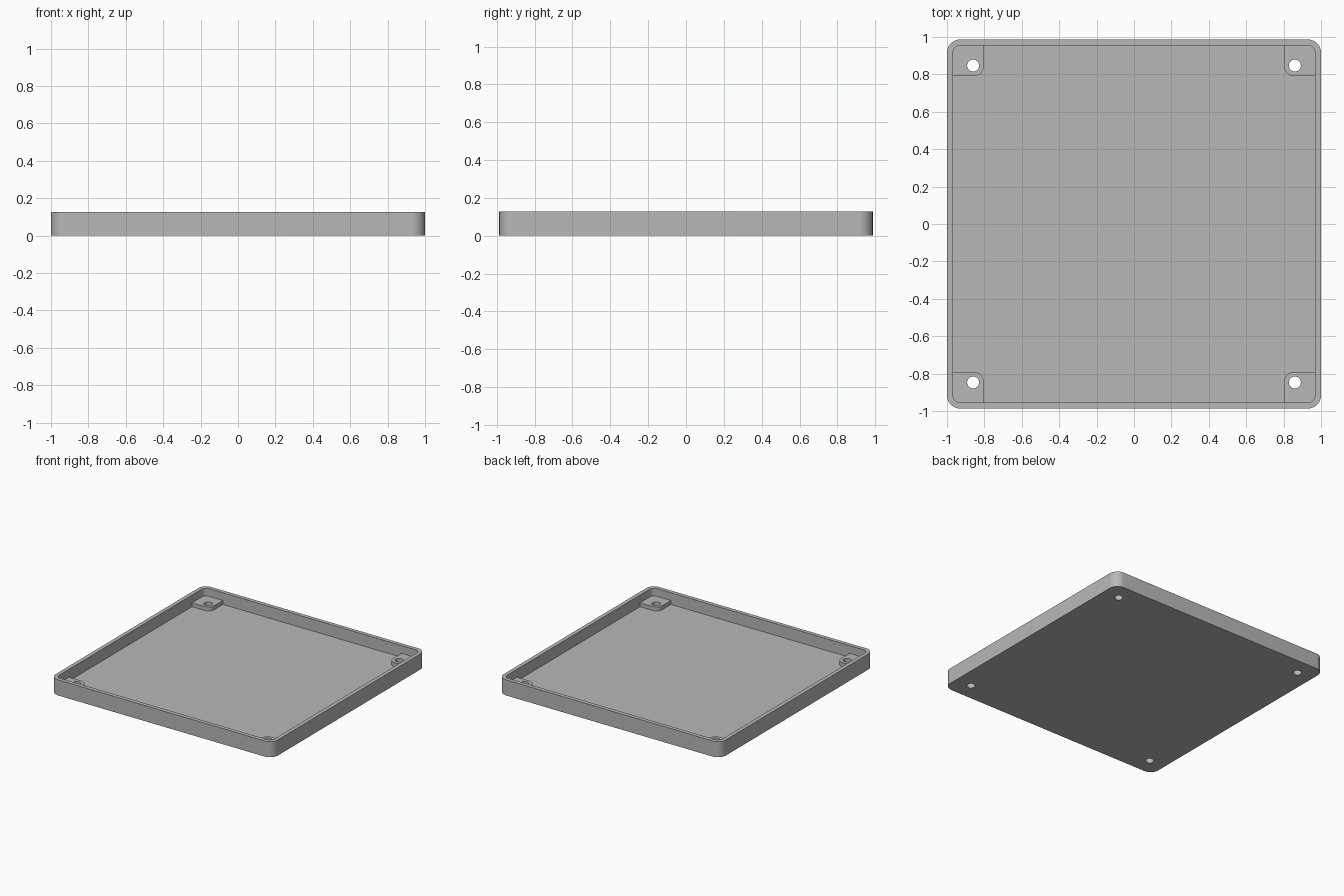
import bpy, bmesh
from math import cos, sin, pi, radians

cube = bpy.data.objects.get("Cube")
if cube:
    bpy.data.objects.remove(cube, do_unlink=True)

# Plain grey plastic
grey = bpy.data.materials.new("grey plastic")
grey.use_nodes = True
colour = (0.48, 0.48, 0.48, 1)
grey.diffuse_color = colour
grey.node_tree.nodes["Principled BSDF"].inputs["Base Color"].default_value = colour

HALF_X, HALF_Y, HEIGHT = 1.0, 0.987, 0.127
WALL, FLOOR, POST_TOP = 0.032, 0.032, 0.064
RADIUS = 0.072
HOLE_INSET, HOLE_RADIUS = 0.14, 0.032
POST_INSET, POST_RADIUS = 0.196, 0.05


def prism(name, x0, x1, y0, y1, z0, z1, radii, steps=12):
    """Upright block with one radius per corner: (+x+y, -x+y, -x-y, +x-y)."""
    corners = [(x1, y1, -1, -1), (x0, y1, 1, -1), (x0, y0, 1, 1), (x1, y0, -1, 1)]
    outline = []
    for i, ((x, y, sx, sy), r) in enumerate(zip(corners, radii)):
        count = steps if r > 0 else 0
        for k in range(count + 1):
            a = pi / 2 * (i + k / max(count, 1))
            outline.append((x + sx * r + r * cos(a), y + sy * r + r * sin(a), z0))
    bm = bmesh.new()
    base = bm.faces.new([bm.verts.new(p) for p in outline])
    top = bmesh.ops.extrude_face_region(bm, geom=[base])["geom"]
    bmesh.ops.translate(bm, vec=(0, 0, z1 - z0),
                        verts=[g for g in top if isinstance(g, bmesh.types.BMVert)])
    bmesh.ops.recalc_face_normals(bm, faces=bm.faces)
    mesh = bpy.data.meshes.new(name)
    bm.to_mesh(mesh)
    bm.free()
    mesh.materials.append(grey)
    obj = bpy.data.objects.new(name, mesh)
    bpy.context.collection.objects.link(obj)
    return obj


def combine(target, tool, operation):
    """Apply a boolean to the target and discard the tool."""
    mod = target.modifiers.new("join", "BOOLEAN")
    mod.operation, mod.solver, mod.object = operation, "EXACT", tool
    bpy.context.view_layer.update()
    graph = bpy.context.evaluated_depsgraph_get()
    mesh = bpy.data.meshes.new_from_object(target.evaluated_get(graph))
    target.modifiers.clear()
    target.data = mesh
    bpy.data.objects.remove(tool, do_unlink=True)


# Tray body, hollowed from above
tray = prism("tray", -HALF_X, HALF_X, -HALF_Y, HALF_Y, 0, HEIGHT, [RADIUS] * 4)
ix, iy = HALF_X - WALL, HALF_Y - WALL
cavity = prism("cavity", -ix, ix, -iy, iy, FLOOR, HEIGHT + 0.1, [RADIUS - WALL] * 4)
combine(tray, cavity, "DIFFERENCE")

# Corner posts, rounded on the corner that faces the middle
signs = [(1, 1), (-1, 1), (-1, -1), (1, -1)]
for i, (sx, sy) in enumerate(signs):
    xs = sorted((sx * (HALF_X - POST_INSET), sx * (HALF_X - 0.025)))
    ys = sorted((sy * (HALF_Y - POST_INSET), sy * (HALF_Y - 0.025)))
    radii = [0] * 4
    radii[(i + 2) % 4] = POST_RADIUS
    combine(tray, prism("post", *xs, *ys, FLOOR / 2, POST_TOP, radii), "UNION")

# Screw holes right through posts and floor
for sx, sy in signs:
    x, y, r = sx * (HALF_X - HOLE_INSET), sy * (HALF_Y - HOLE_INSET), HOLE_RADIUS
    hole = prism("hole", x - r, x + r, y - r, y + r, -0.1, HEIGHT, [r * 0.999] * 4, 8)
    combine(tray, hole, "DIFFERENCE")

# Smooth the rounded corners and holes, keep the edges crisp
bpy.ops.object.select_all(action="DESELECT")
tray.select_set(True)
bpy.context.view_layer.objects.active = tray
bpy.ops.object.shade_smooth_by_angle(angle=radians(30))
tray.data.name = "tray"
